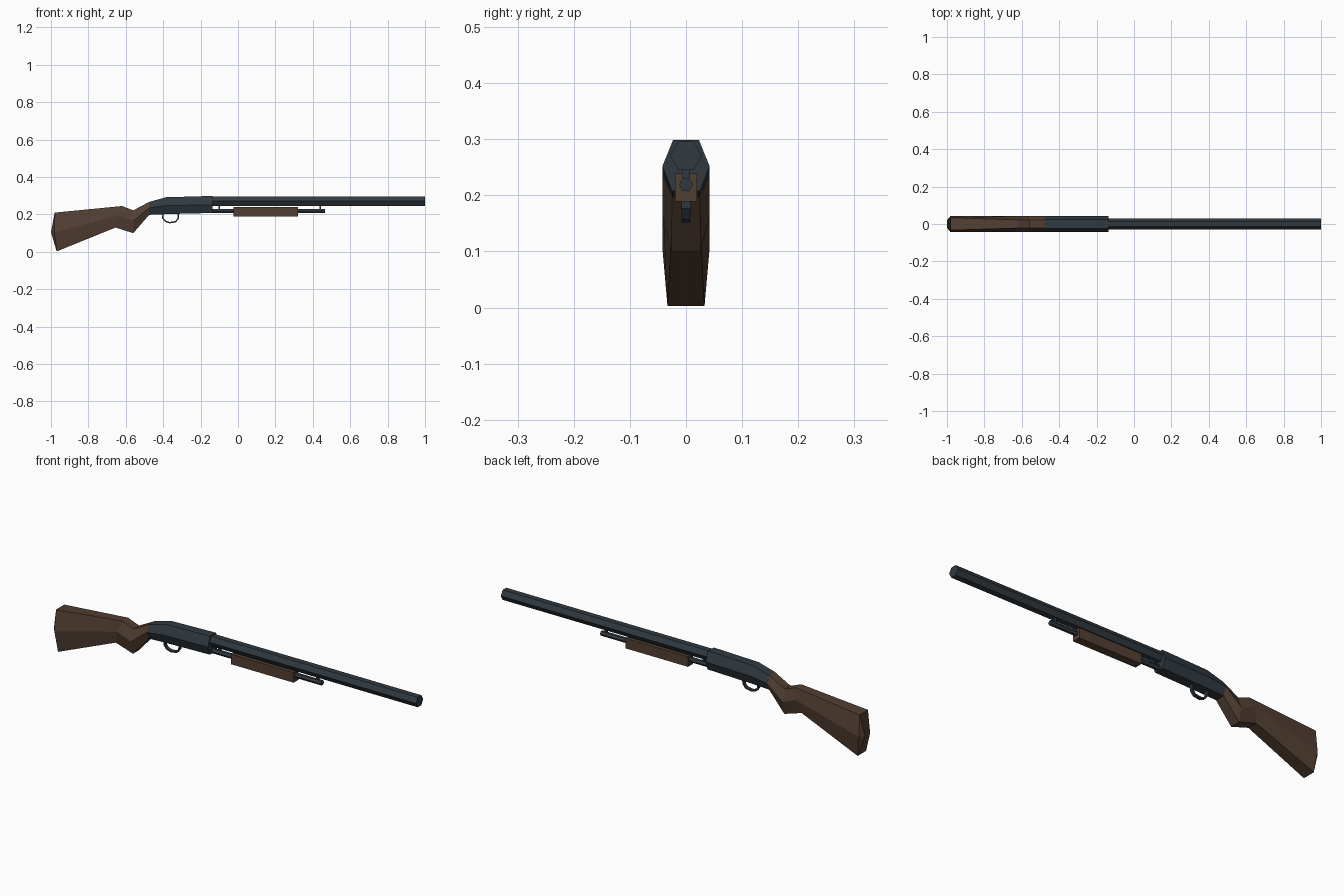
import bpy, bmesh, math
from mathutils import Vector

if "Cube" in bpy.data.objects:
    bpy.data.objects.remove(bpy.data.objects["Cube"])


def material(name, rgb):
    m = bpy.data.materials.new(name)
    m.diffuse_color = (*rgb, 1)
    m.use_nodes = True
    m.node_tree.nodes["Principled BSDF"].inputs["Base Color"].default_value = m.diffuse_color
    return m


WOOD = material("walnut_brown", (0.085, 0.050, 0.033))
STEEL = material("gunmetal_blue", (0.030, 0.042, 0.053))


def loft(name, rings, mat, caps=True):
    """Skin a list of equal-length point rings."""
    bm = bmesh.new()
    loops = [[bm.verts.new(p) for p in r] for r in rings]
    n = len(loops[0])
    for a, b in zip(loops, loops[1:]):
        for i in range(n):
            j = (i + 1) % n
            bm.faces.new((a[i], a[j], b[j], b[i]))
    if caps:
        bm.faces.new(loops[0])
        bm.faces.new(loops[-1])
    bmesh.ops.recalc_face_normals(bm, faces=bm.faces)
    me = bpy.data.meshes.new(name)
    bm.to_mesh(me)
    bm.free()
    me.materials.append(mat)
    ob = bpy.data.objects.new(name, me)
    bpy.context.collection.objects.link(ob)
    return ob


def section(top, mid, bottom):
    """Six-sided body section; each argument is (x, half width, z)."""
    half = [top, mid, bottom]
    return [(x, w, z) for x, w, z in half] + [(x, -w, z) for x, w, z in reversed(half)]


def hex_tube(name, x0, x1, z, r, mat):
    def ring(x):
        return [(x, r * math.cos(k * math.pi / 3), z + r * math.sin(k * math.pi / 3)) for k in range(6)]
    return loft(name, [ring(x0), ring(x1)], mat)


def box(name, x0, x1, w, z0, z1, mat):
    def ring(x):
        return [(x, w, z0), (x, w, z1), (x, -w, z1), (x, -w, z0)]
    return loft(name, [ring(x0), ring(x1)], mat)


# Stock: slightly pointed butt, narrow wrist, dropped grip
loft("stock", [
    section((-0.98, 0.031, 0.21), (-1.0, 0.020, 0.105), (-0.97, 0.031, 0.004)),
    section((-0.979, 0.033, 0.21), (-0.982, 0.042, 0.105), (-0.968, 0.033, 0.003)),
    section((-0.62, 0.022, 0.245), (-0.635, 0.042, 0.195), (-0.655, 0.026, 0.13)),
    section((-0.56, 0.022, 0.222), (-0.56, 0.042, 0.165), (-0.56, 0.026, 0.10)),
    section((-0.475, 0.022, 0.267), (-0.475, 0.042, 0.235), (-0.475, 0.025, 0.198)),
], WOOD)

# Receiver with sloped rear
loft("receiver", [
    section((-0.475, 0.023, 0.267), (-0.475, 0.042, 0.235), (-0.475, 0.025, 0.198)),
    section((-0.385, 0.023, 0.292), (-0.385, 0.042, 0.247), (-0.385, 0.025, 0.202)),
    section((-0.137, 0.023, 0.299), (-0.137, 0.042, 0.252), (-0.137, 0.025, 0.208)),
], STEEL)

# Barrel, magazine tube and its two lugs
hex_tube("barrel", -0.16, 1.0, 0.271, 0.0285, STEEL)
hex_tube("magazine_tube", -0.16, 0.465, 0.219, 0.0125, STEEL)
for name, x in (("rear_lug", -0.10), ("front_lug", 0.44)):
    box(name, x - 0.005, x + 0.005, 0.007, 0.222, 0.255, STEEL)

# Sliding fore-end
box("fore_end", -0.025, 0.32, 0.020, 0.189, 0.239, WOOD)

# Trigger guard: flat strip swept along a bent path
path = [Vector(p) for p in ((-0.400, 0.212), (-0.402, 0.180), (-0.388, 0.163),
                            (-0.366, 0.156), (-0.334, 0.161), (-0.320, 0.178), (-0.318, 0.214))]
centre = Vector((-0.36, 0.200))
rings = []
for i, p in enumerate(path):
    d = (path[min(i + 1, len(path) - 1)] - path[max(i - 1, 0)]).normalized()
    n = Vector((-d.y, d.x)) * 0.004
    a, b = p + n, p - n
    rings.append([(a.x, 0.008, a.y), (a.x, -0.008, a.y), (b.x, -0.008, b.y), (b.x, 0.008, b.y)])
loft("trigger_guard", rings, STEEL)
